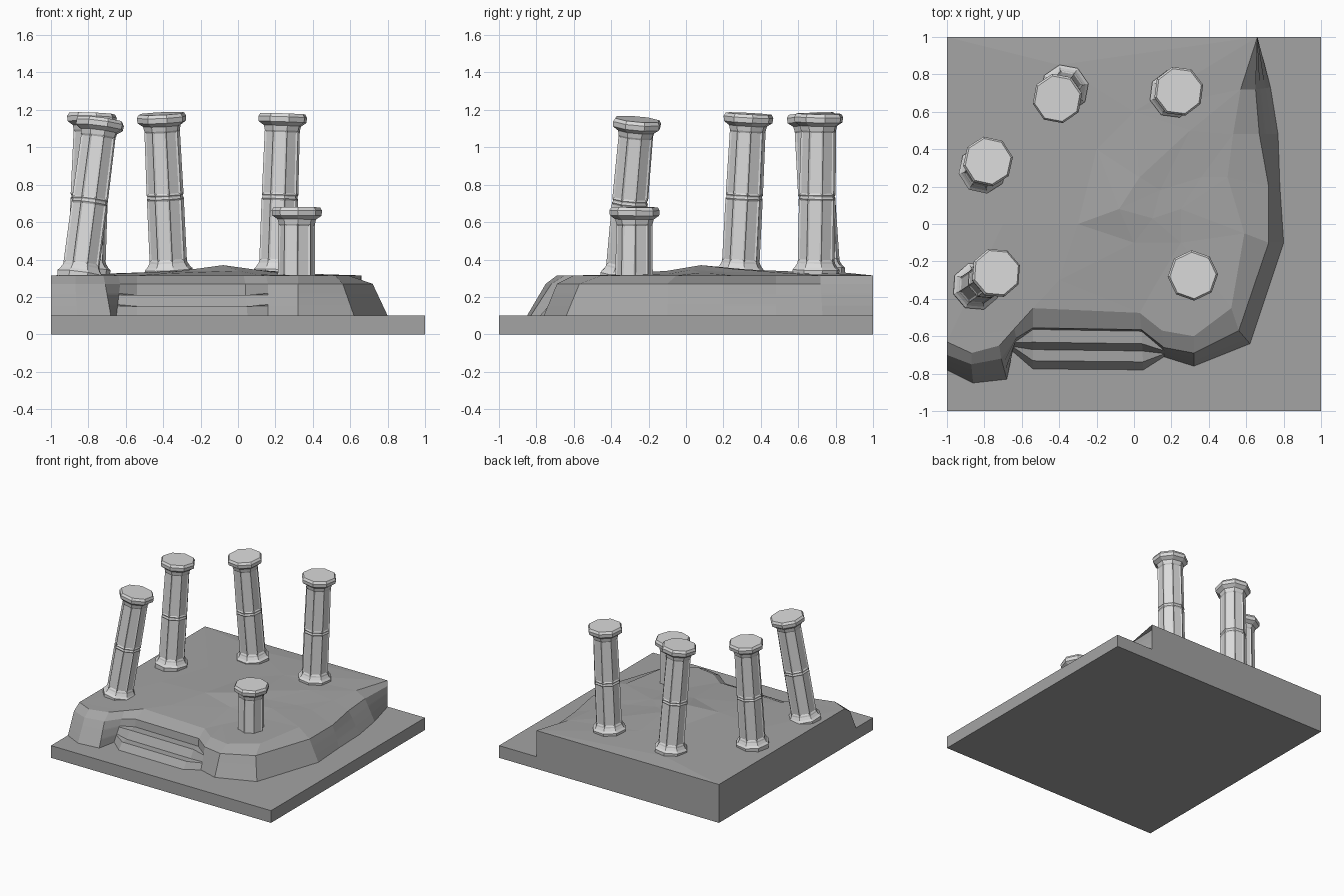
import bpy, bmesh, math
from mathutils import Vector, Matrix
from mathutils.geometry import delaunay_2d_cdt

if "Cube" in bpy.data.objects:
    bpy.data.objects.remove(bpy.data.objects["Cube"])


def material(name, value):
    m = bpy.data.materials.new(name)
    m.diffuse_color = (value, value, value, 1)
    m.use_nodes = True
    m.node_tree.nodes["Principled BSDF"].inputs["Base Color"].default_value = m.diffuse_color
    return m


rock = material("grey rock", 0.37)
marble = material("pale stone", 0.70)


def finish(bm, name, mat):
    mesh = bpy.data.meshes.new(name)
    bm.to_mesh(mesh)
    bm.free()
    mesh.materials.append(mat)
    obj = bpy.data.objects.new(name, mesh)
    bpy.context.collection.objects.link(obj)
    return obj


# Base slab
bm = bmesh.new()
bmesh.ops.create_cube(bm, size=1, matrix=Matrix.Translation((0, 0, 0.05)) @ Matrix.Diagonal((2, 2, 0.1, 1)))
finish(bm, "base_slab", rock)

# Cliff stations: toe, shoulder and rim positions, front left round to back right
STATIONS = [
    ((-1, -.78), (-1, -.70), (-1, -.63)),
    ((-.86, -.85), (-.87, -.75), (-.87, -.69)),
    ((-.68, -.83), (-.71, -.72), (-.72, -.65)),
    ((-.65, -.68), (-.63, -.61), (-.64, -.56)),
    ((-.54, -.775), (-.54, -.555), (-.54, -.45)),
    ((.05, -.78), (.04, -.565), (.03, -.475)),
    ((.16, -.71), (.16, -.66), (.15, -.57)),
    ((.32, -.76), (.32, -.69), (.32, -.60)),
    ((.62, -.64), (.56, -.57), (.52, -.45)),
    ((.80, -.10), (.72, -.10), (.59, -.05)),
    ((.78, .20), (.72, .20), (.50, .25)),
    ((.77, .48), (.67, .48), (.53, .48)),
    ((.73, .73), (.65, .72), (.57, .72)),
    ((.66, 1), (.66, 1), (.66, 1)),
]
STEPPED = (4, 5)
STEP = [(0, .10), (.2, .15), (.47, .15), (.65, .21), (.96, .21), (1, .27)]
SLOPE = [(t, .10 + .17 * t) for t in (0, .3, .35, .65, .7, 1)]

bm = bmesh.new()
grid = []
for i, (toe, mid, rim) in enumerate(STATIONS):
    toe, mid = Vector(toe), Vector(mid)
    row = []
    for t, z in (STEP if i in STEPPED else SLOPE):
        p = toe.lerp(mid, t)
        row.append(bm.verts.new((p.x, p.y, z)))
    row.append(bm.verts.new((*rim, .315)))
    grid.append(row)
for a, b in zip(grid, grid[1:]):
    for j in range(6):
        bm.faces.new((a[j], b[j], b[j + 1], a[j + 1]))

# Cut walls on the left and back
corner_top = bm.verts.new((-1, 1, .315))
corner_low = bm.verts.new((-1, 1, .10))
bm.faces.new(grid[0] + [corner_top, corner_low])
bm.faces.new([corner_low, corner_top] + grid[-1][::-1])

# Uneven plateau top, triangulated between the rim and a few high spots
HIGH = [(-.08, .08, .37), (.03, .25, .35), (.14, .18, .335), (0, -.1, .34), (.1, .03, .345),
        (.25, .08, .33), (.25, -.1, .322), (-.3, 0, .34), (-.4, -.3, .325), (-.2, .4, .34),
        (-.55, .4, .33), (0, .6, .335), (.3, .5, .33), (-.7, 0, .322), (-.4, .85, .33),
        (.1, -.35, .32), (.36, .25, .32)]
rim_verts = [row[6] for row in grid] + [corner_top]
top = rim_verts + [bm.verts.new(p) for p in HIGH]
result = delaunay_2d_cdt([v.co.xy for v in top], [], [list(range(len(rim_verts)))], 1, 1e-5)
for tri in result[2]:
    corners = [top[result[3][k][0]] for k in tri]
    if len(set(corners)) == 3:
        bm.faces.new(corners)
bmesh.ops.recalc_face_normals(bm, faces=bm.faces)
bm.normal_update()
if sum(f.normal.z * f.calc_area() for f in bm.faces) < 0:
    bmesh.ops.reverse_faces(bm, faces=bm.faces)
finish(bm, "rocky_plateau", rock)

# Column profile (radius, height): flared foot, two drums, capital
PROFILE = [(.125, -.03), (.130, .015), (.116, .030), (.104, .050), (.102, .060),
           (.101, .395), (.096, .402), (.096, .408), (.101, .415),
           (.097, .760), (.103, .785), (.132, .805), (.135, .832), (.124, .850)]
DRUM_STARTS = (4, 8)


def column(name, base, top, spin, first=0):
    bm = bmesh.new()
    rings = []
    for r, z in PROFILE[first:]:
        rings.append([bm.verts.new((r * math.cos(a), r * math.sin(a), z))
                      for a in (math.radians(spin + 45 * k) for k in range(8))])
    panels = []
    for i, (a, b) in enumerate(zip(rings, rings[1:])):
        for k in range(8):
            n = (k + 1) % 8
            f = bm.faces.new((a[k], a[n], b[n], b[k]))
            if i + first in DRUM_STARTS:
                panels.append(f)
    bm.faces.new(rings[-1])
    bm.faces.new(rings[0][::-1])
    bm.normal_update()
    # sunken panels on the drums
    bmesh.ops.inset_individual(bm, faces=panels, thickness=.014, depth=-.006)
    base, top = Vector(base), Vector(top)
    turn = Vector((0, 0, 1)).rotation_difference(top - base).to_matrix().to_4x4()
    # the capital's top centre sits at the given top point
    bm.transform(Matrix.Translation(top) @ turn @ Matrix.Translation((0, 0, -.85)))
    finish(bm, name, marble)


column("back_left_column", (-.37, .725, .33), (-.41, .67, 1.18), 12)
column("back_right_column", (.21, .695, .33), (.24, .71, 1.18), 15)
column("left_column", (-.81, .29, .33), (-.78, .335, 1.18), 10)
column("leaning_column", (-.845, -.335, .31), (-.735, -.26, 1.15), 18)
column("sunken_column", (.31, -.28, 0), (.315, -.275, .68), 3, first=8)
